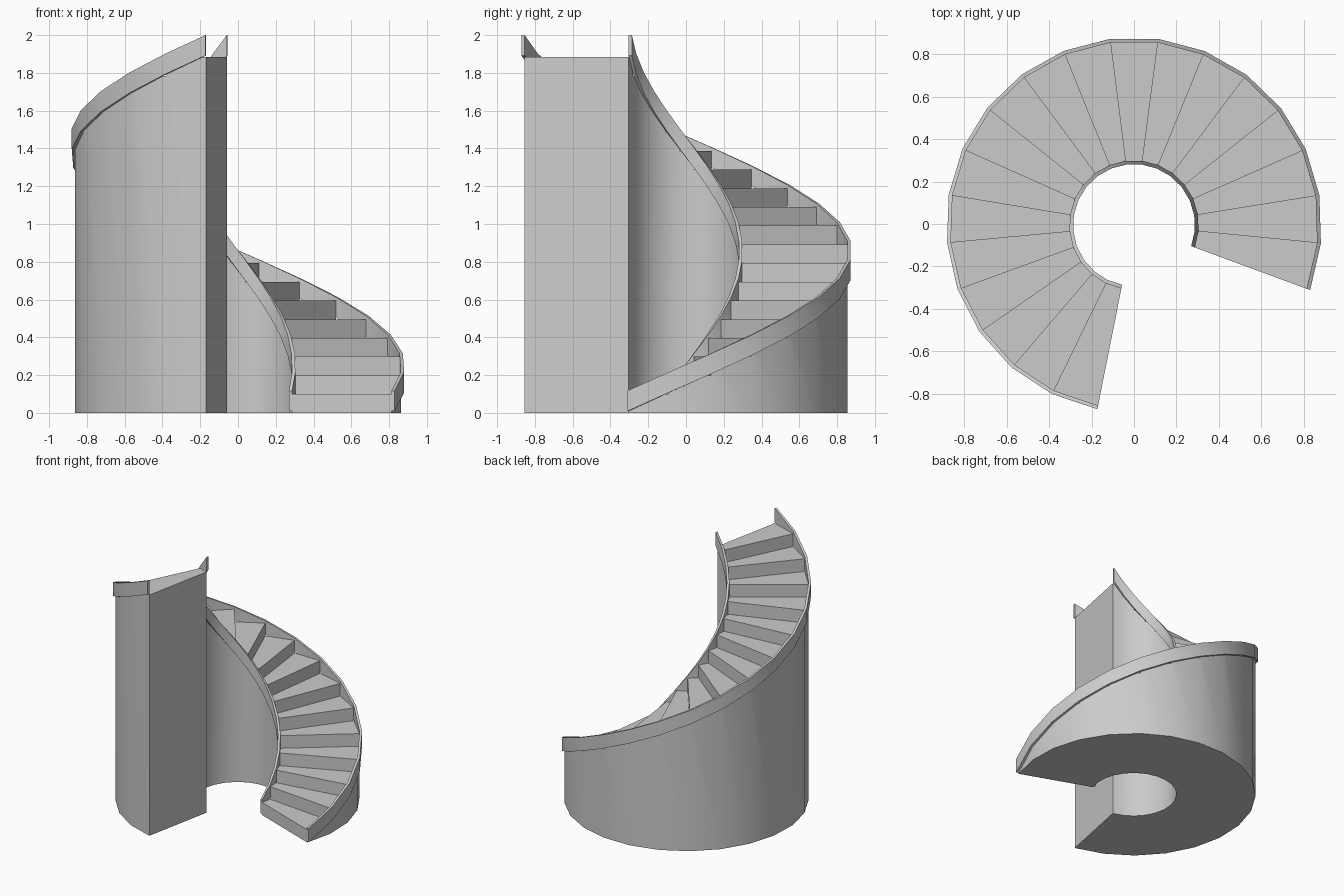
import bpy, bmesh, math

if "Cube" in bpy.data.objects:
    bpy.data.objects.remove(bpy.data.objects["Cube"])

STEPS = 19
RISE = 0.0991
START, SWEEP = math.radians(-20.25), math.radians(279)
CY = -0.005                      # centres the open ring on y = 0
R_HOLE, R_IN, R_OUT, R_RIM = 0.287, 0.305, 0.866, 0.884


def point(r, k, z):
    a = START + SWEEP * k / STEPS
    return (r * math.cos(a), r * math.sin(a) + CY, z)


def build(name, polygons):
    """Make an object from polygons given as lists of points, welded together."""
    bm = bmesh.new()
    for poly in polygons:
        bm.faces.new([bm.verts.new(p) for p in poly])
    bmesh.ops.remove_doubles(bm, verts=bm.verts, dist=1e-5)
    bmesh.ops.recalc_face_normals(bm, faces=bm.faces)
    mesh = bpy.data.meshes.new(name)
    bm.to_mesh(mesh)
    bm.free()
    obj = bpy.data.objects.new(name, mesh)
    bpy.context.collection.objects.link(obj)
    bpy.ops.object.select_all(action='DESELECT')
    obj.select_set(True)
    bpy.context.view_layer.objects.active = obj
    bpy.ops.object.shade_smooth_by_angle(angle=math.radians(30))
    return obj


def quad(r0, r1, k0, z0, k1, z1):
    return [point(r0, k0, z0), point(r1, k0, z0), point(r1, k1, z1), point(r0, k1, z1)]


# Solid stair body: treads, risers, curved walls and floor
faces = []
for i in range(STEPS):
    low, top = i * RISE, (i + 1) * RISE
    faces.append(quad(R_IN, R_OUT, i, top, i + 1, top))      # tread
    faces.append(quad(R_IN, R_OUT, i, low, i, top))          # riser
    faces.append(quad(R_IN, R_OUT, i, 0, i + 1, 0))          # underside
    for r in (R_IN, R_OUT):                                  # side walls
        wall = [point(r, i, 0), point(r, i + 1, 0), point(r, i + 1, top), point(r, i, top)]
        if i > 0:
            wall.append(point(r, i, low))
        faces.append(wall)
faces.append(quad(R_IN, R_OUT, STEPS, 0, STEPS, STEPS * RISE))  # end wall
build("stair_body", faces)


# Helical side boards that climb along the treads
def stringer(name, r0, r1, base=0.009, height=0.108):
    faces = []
    for i in range(STEPS):
        z0, z1 = base + i * RISE, base + (i + 1) * RISE
        faces.append(quad(r0, r1, i, z0, i + 1, z1))
        faces.append(quad(r0, r1, i, z0 + height, i + 1, z1 + height))
        for r in (r0, r1):
            faces.append([point(r, i, z0), point(r, i + 1, z1),
                          point(r, i + 1, z1 + height), point(r, i, z0 + height)])
    for k in (0, STEPS):
        z = base + k * RISE
        faces.append(quad(r0, r1, k, z, k, z + height))
    build(name, faces)


stringer("inner_stringer", R_HOLE, R_IN)
stringer("outer_stringer", R_OUT, R_RIM)
